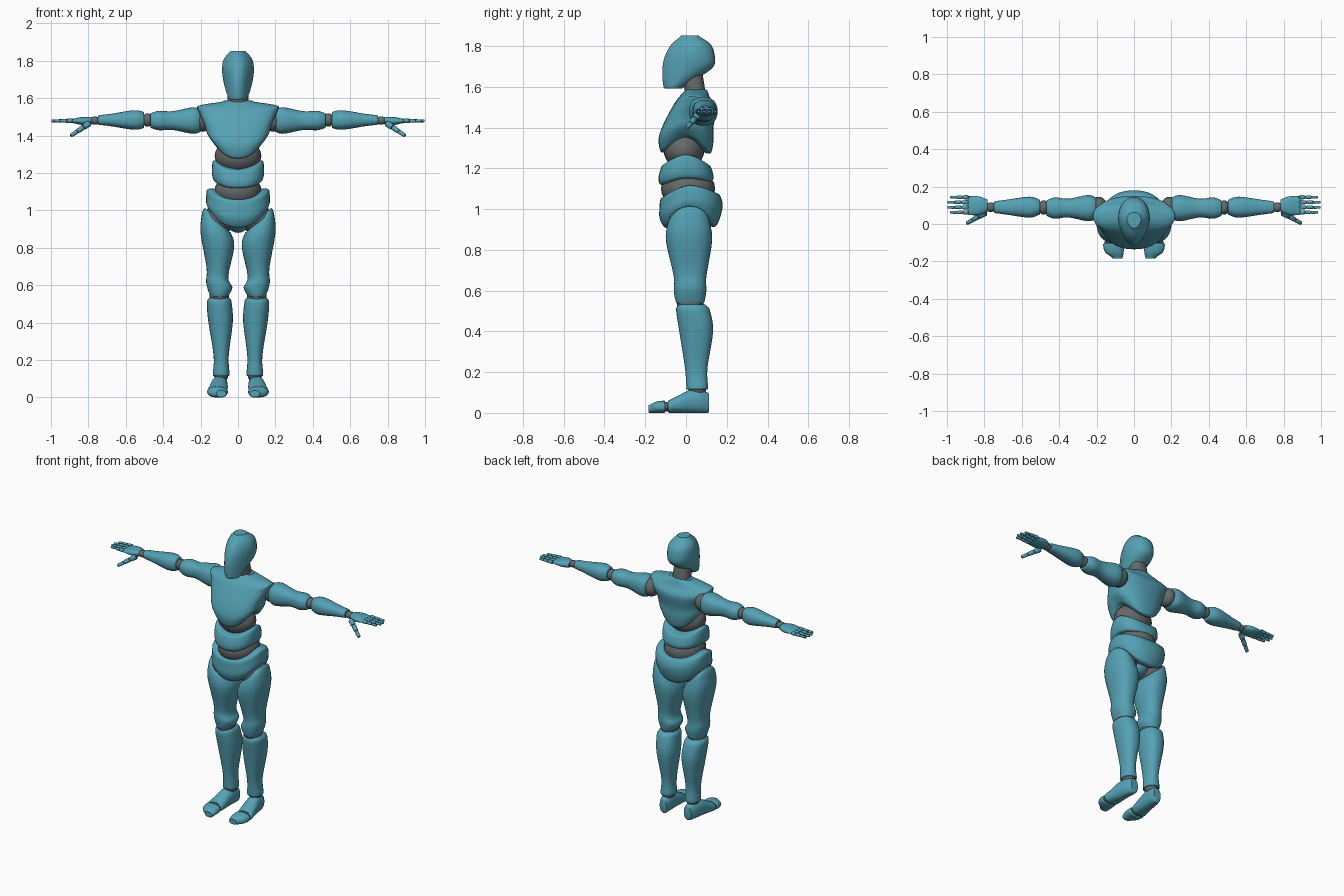
import bpy, bmesh
from math import cos, sin, pi, radians
from mathutils import Vector, Matrix

cube = bpy.data.objects.get("Cube")
if cube:
    bpy.data.objects.remove(cube)


def material(name, rgb):
    mat = bpy.data.materials.new(name)
    mat.use_nodes = True
    mat.diffuse_color = (*rgb, 1)
    bsdf = next(node for node in mat.node_tree.nodes if node.type == "BSDF_PRINCIPLED")
    bsdf.inputs["Base Color"].default_value = (*rgb, 1)
    return mat


TEAL = material("teal shell", (.09, .36, .46))
GREY = material("grey joint", (.13, .14, .14))
parts = []

# Axis layouts: section coordinates a, b and the loft position t to x, y, z
AXES = {
    "X": lambda a, b, t: Vector((t, a, b)),
    "Y": lambda a, b, t: Vector((a, t, b)),
    "Z": lambda a, b, t: Vector((a, b, t)),
}


def finish(name, bm, mat):
    bmesh.ops.recalc_face_normals(bm, faces=bm.faces)
    mesh = bpy.data.meshes.new(name)
    bm.to_mesh(mesh)
    bm.free()
    mesh.materials.append(mat)
    obj = bpy.data.objects.new(name, mesh)
    bpy.context.collection.objects.link(obj)
    parts.append(obj)


def spline(p, q, r, s, u):
    return q + u / 2 * (r - p + u * (2 * p - 5 * q + 4 * r - s + u * (3 * q - p - 3 * r + s)))


def signed_power(value, exponent):
    return abs(value) ** exponent * (1 if value > 0 else -1)


def rim(ring, beyond):
    """Slightly smaller ring just past an end, which rounds the edge."""
    t, a, ra, b, rb, *offsets = ring
    step = .008 if t > beyond else -.008
    return (t + step, a, ra * .86, b, rb * .86, *offsets)


def loft(name, axis, rings, mat=TEAL, side=1, taper=0, start=(0, 0, 0), end=(0, 0, 0),
         segments=32, steps=4):
    """Rings hold t, a centre, a radius, b centre, b radius.
    Start and end bend each rim: shift at -b, shift at +b, slope along a."""
    last = len(rings) - 1
    rings = [(*ring, *(p + (q - p) * i / last for p, q in zip(start, end)))
             for i, ring in enumerate(rings)]
    rings = [rim(rings[0], rings[1][0]), *rings, rim(rings[-1], rings[-2][0])]
    padded = [rings[0], *rings, rings[-1]]
    fine = [[spline(*values, k / steps) for values in zip(*padded[i:i + 4])]
            for i in range(len(rings) - 1) for k in range(steps)] + [rings[-1]]
    bm = bmesh.new()
    loops = []
    for t, a, ra, b, rb, shift_low, shift_high, slope in fine:
        loop = []
        for i in range(segments):
            angle = 2 * pi * i / segments
            v = signed_power(sin(angle), .87)
            u = signed_power(cos(angle), .87) * (1 - taper * max(0, -v))
            shift = shift_low if v < 0 else shift_high
            co = AXES[axis](a + u * ra, b + v * rb, t + shift * abs(v) ** 1.7 + slope * u)
            co.x *= side
            loop.append(bm.verts.new(co))
        loops.append(loop)
    for low, high in zip(loops, loops[1:]):
        for i in range(segments):
            j = (i + 1) % segments
            bm.faces.new((low[i], low[j], high[j], high[i]))
    caps = [bm.faces.new(loops[0]), bm.faces.new(loops[-1])]
    bmesh.ops.poke(bm, faces=caps)
    finish(name, bm, mat)


def body(name, rows, **options):
    """Centred part; rows hold z, half width, y centre, half depth."""
    loft(name, "Z", [(z, 0, *row) for z, *row in rows], **options)


def arm(name, y, z, rows, side):
    """Part along the arm line; rows hold x, half depth, half height."""
    loft(name, "X", [(x, y, depth, z, height) for x, depth, height in rows], side=side)


def sole(name, rows, side):
    """Part resting on the ground; rows hold y, x centre, half width, half height."""
    loft(name, "Y", [(y, x, width, height, height) for y, x, width, height in rows], side=side)


def ball(name, centre, radii, mat=GREY, side=1, segments=24):
    bm = bmesh.new()
    bmesh.ops.create_uvsphere(bm, u_segments=segments, v_segments=segments // 2, radius=1)
    x, y, z = centre
    bm.transform(Matrix.Translation((x * side, y, z)) @ Matrix.Diagonal((*radii, 1)))
    finish(name, bm, mat)


def phalanx(name, start, end, radius, side):
    """Tapered, bevelled finger segment between two points."""
    start, end = (Vector((p.x * side, p.y, p.z)) for p in (start, end))
    line = end - start
    tip = radius * .85
    bm = bmesh.new()
    bmesh.ops.create_cone(bm, cap_ends=True, segments=10, radius1=radius, radius2=tip,
                          depth=line.length)
    rims = [e for e in bm.edges if any(len(f.verts) > 4 for f in e.link_faces)]
    bmesh.ops.bevel(bm, geom=rims, offset=tip * .4, segments=2, affect="EDGES", profile=.5)
    turn = line.to_track_quat("Z", "Y").to_matrix().to_4x4()
    bm.transform(Matrix.Translation((start + end) / 2) @ turn)
    finish(name, bm, TEAL)


def digit(name, base, tip, radius, side):
    """Three shrinking segments, each with a small knuckle ball."""
    for k in range(3):
        p, q = base.lerp(tip, k / 3), base.lerp(tip, (k + .93) / 3)
        ball(f"{name}_knuckle_{k + 1}", p, [radius * .6] * 3, side=side, segments=8)
        phalanx(f"{name}_segment_{k + 1}", p, q, radius * (1 - k / 6), side)


# Head and neck
body("head", [(1.6, .05, -.06, .05), (1.64, .065, -.03, .085), (1.7, .08, .01, .125),
              (1.76, .085, .02, .12), (1.81, .075, .025, .095), (1.845, .045, .02, .05)],
     taper=.35)
body("neck", [(1.54, .06, .05, .05), (1.67, .05, .03, .05)], mat=GREY)

# Torso shells over ball joints
body("chest", [(1.37, .13, 0, .125), (1.41, .165, 0, .135), (1.46, .18, .01, .125),
               (1.53, .21, .04, .11), (1.56, .21, .04, .08), (1.58, .09, .05, .055)],
     start=(-.085, -.09, 0))
body("abdomen", [(1.16, .13, 0, .13), (1.2, .14, 0, .135), (1.26, .135, 0, .12)],
     start=(-.035, -.02, 0), end=(-.05, -.05, 0))
body("pelvis", [(1.01, .155, .02, .13), (1.04, .17, .02, .15),
                (1.08, .17, .025, .155), (1.11, .165, .02, .145)],
     start=(-.095, -.09, 0), end=(-.06, -.04, 0))
ball("crotch", (0, .015, .96), (.07, .1, .08), mat=TEAL)
ball("chest_joint", (0, -.01, 1.29), (.125, .1, .095))
ball("waist_joint", (0, .01, 1.1), (.127, .133, .1))

for side, label in ((1, "left_"), (-1, "right_")):
    # Leg
    ball(label + "hip_joint", (.1, .015, .955), (.083, .098, .085), side=side)
    loft(label + "thigh", "Z", [
        (.545, .1, .05, .02, .07), (.6, .1, .07, .02, .08), (.67, .11, .058, .02, .08),
        (.84, .11, .09, .015, .113), (.92, .115, .08, .015, .105), (.945, .115, .07, .02, .09)],
        side=side, end=(0, 0, .06))
    ball(label + "knee_joint", (.1, .02, .54), (.052, .066, .05), side=side)
    loft(label + "shin", "Z", [
        (.125, .09, .045, .055, .053), (.22, .09, .04, .05, .055), (.4, .093, .065, .05, .083),
        (.5, .1, .067, .035, .083), (.525, .1, .06, .03, .072)], side=side)
    ball(label + "ankle_joint", (.09, .055, .115), (.038, .044, .035), side=side)
    sole(label + "foot", [(.105, .09, .03, .05), (.07, .095, .04, .056), (.02, .1, .045, .056),
                          (-.04, .105, .05, .042), (-.08, .11, .053, .032)], side)
    ball(label + "toe_joint", (.11, -.097, .03), (.048, .02, .024), side=side)
    sole(label + "toes", [(-.11, .11, .055, .03), (-.15, .105, .05, .027),
                          (-.177, .09, .03, .02)], side)

    # Arm
    ball(label + "shoulder_joint", (.19, .085, 1.48), (.05, .06, .06), side=side)
    arm(label + "upper_arm", .085, 1.48, [
        (.21, .06, .065), (.25, .07, .07), (.35, .05, .05), (.42, .057, .052),
        (.46, .045, .042)], side)
    ball(label + "elbow_joint", (.483, .088, 1.483), (.03, .038, .036), side=side)
    arm(label + "forearm", .09, 1.483, [
        (.51, .042, .045), (.56, .056, .052), (.68, .04, .033), (.74, .032, .026)], side)
    ball(label + "wrist_joint", (.765, .09, 1.48), (.03, .026, .022), side=side)

    # Hand with segmented fingers
    arm(label + "palm", .098, 1.478, [(.79, .035, .02), (.83, .05, .022), (.88, .05, .012)], side)
    for i, finger in enumerate(("index", "middle", "ring", "little")):
        y = .062 + i * .027
        reach = 1 if finger in ("middle", "ring") else .985
        digit(label + finger, Vector((.885, y, 1.479)), Vector((reach, y, 1.478)), .0125, side)
    digit(label + "thumb", Vector((.795, .06, 1.465)), Vector((.897, .002, 1.397)), .018, side)

# Smooth shading with crisp rims
bpy.ops.object.select_all(action="DESELECT")
for obj in parts:
    obj.select_set(True)
bpy.context.view_layer.objects.active = parts[0]
bpy.ops.object.shade_smooth_by_angle(angle=radians(40))
